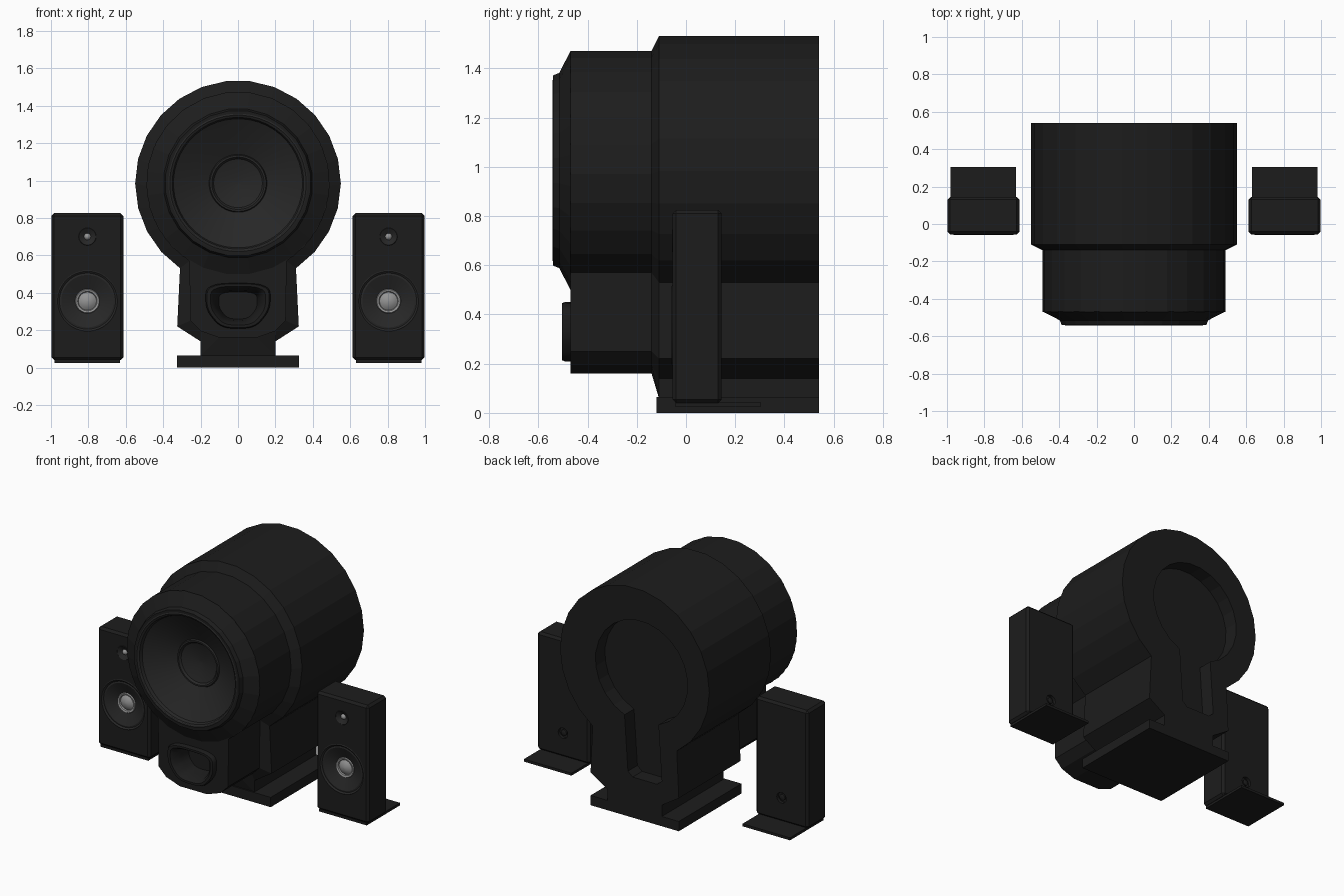
import bpy, bmesh, math
from math import sin, cos, pi, asin

if "Cube" in bpy.data.objects:
    bpy.data.objects.remove(bpy.data.objects["Cube"])


def material(name, v):
    m = bpy.data.materials.new(name)
    m.diffuse_color = (v, v, v, 1)
    m.use_nodes = True
    m.node_tree.nodes["Principled BSDF"].inputs["Base Color"].default_value = m.diffuse_color
    return m


BLACK = material("black_plastic", 0.012)
CONE = material("cone_black", 0.02)
SILVER = material("silver", 0.3)


def finish(name, bm, mat, smooth=None):
    bmesh.ops.remove_doubles(bm, verts=bm.verts, dist=1e-5)
    bmesh.ops.recalc_face_normals(bm, faces=bm.faces)
    me = bpy.data.meshes.new(name)
    bm.to_mesh(me)
    bm.free()
    ob = bpy.data.objects.new(name, me)
    bpy.context.collection.objects.link(ob)
    me.materials.append(mat)
    if smooth:
        bpy.ops.object.select_all(action='DESELECT')
        ob.select_set(True)
        bpy.context.view_layer.objects.active = ob
        bpy.ops.object.shade_smooth_by_angle(angle=math.radians(smooth))
    return ob


def loft(name, sections, mat=BLACK, caps=(True, True), smooth=None):
    """Skin a list of (xz outline, y) sections."""
    bm = bmesh.new()
    rings = [[bm.verts.new((x, y, z)) for x, z in pts] for pts, y in sections]
    n = len(rings[0])
    for a, b in zip(rings, rings[1:]):
        for i in range(n):
            j = (i + 1) % n
            bm.faces.new((a[i], a[j], b[j], b[i]))
    if caps[0]:
        bm.faces.new(rings[0])
    if caps[1]:
        bm.faces.new(rings[-1][::-1])
    return finish(name, bm, mat, smooth)


def circle(r, n, cx=0, cz=0):
    return [(cx + r * sin((i + .5) * 2 * pi / n), cz + r * cos((i + .5) * 2 * pi / n)) for i in range(n)]


def lathe(name, profile, cx, cz, n=40, mat=BLACK, caps=(False, True), smooth=30):
    """Turn an (r, y) profile about an axis along y."""
    return loft(name, [(circle(r, n, cx, cz), y) for r, y in profile], mat, caps, smooth)


def box(name, x, y, z, bevel=0):
    pts = [(x[0], z[0]), (x[1], z[0]), (x[1], z[1]), (x[0], z[1])]
    ob = loft(name, [(pts, y[0]), (pts, y[1])])
    if bevel:
        m = ob.modifiers.new("bevel", 'BEVEL')
        m.width, m.segments = bevel, 1
        bpy.context.view_layer.objects.active = ob
        bpy.ops.object.modifier_apply(modifier=m.name)
    return ob


def cut(ob, cutter):
    cutter.hide_render = True
    m = ob.modifiers.new("cut", 'BOOLEAN')
    m.operation, m.solver, m.object = 'DIFFERENCE', 'EXACT', cutter
    bpy.context.view_layer.objects.active = ob
    bpy.ops.object.modifier_apply(modifier=m.name)
    bpy.data.objects.remove(cutter)


CZ = 0.985


def keyhole(r, half, foot, cx=0, nx=0, n=21, cz=CZ):
    """Circle joined to a neck; foot lists the right-hand neck points downwards."""
    a = asin(half / r)
    arc = []
    for i in range(n + 1):
        t = a + (2 * pi - 2 * a) * i / n
        arc.append((cx - r * sin(t), cz - r * cos(t)))
    right = [(nx + x, z) for x, z in foot]
    left = [(nx - x, z) for x, z in reversed(foot)]
    return arc + right + left


# Subwoofer cabinet: small keyhole in front, chamfer, large keyhole behind
front = keyhole(.49, .26, [(.255, .25), (.2, .195), (.1, .16)])
rear = keyhole(.55, .31, [(.325, .22), (.2, .14), (.2, .06)])
# arc runs left to right, so mirror x to join the foot points in order
front = [(-x, z) if i < 22 else (x, z) for i, (x, z) in enumerate(front)]
rear = [(-x, z) if i < 22 else (x, z) for i, (x, z) in enumerate(rear)]
# put the arc back in left-to-right order
front = front[:22][::-1] + front[22:]
rear = rear[:22][::-1] + rear[22:]
cabinet = loft("subwoofer_cabinet", [(front, -.47), (front, -.14), (rear, -.11), (rear, .54)])

# Keyhole recess in the back
recess = keyhole(.34, .125, [(.125, .30), (.09, .27)], cx=-.05, nx=-.075)
cut(cabinet, loft("recess_cutter", [(recess, .44), (recess, .7)]))
cut(cabinet, lathe("cone_cutter", [(.33, -.6), (.33, -.36)], 0, CZ, caps=(True, True), smooth=None))


# Port outline: rounded trapezoid
def port(s):
    pts = [(-.17, .45), (.17, .45), (.172, .31), (.09, .21), (-.09, .21), (-.172, .31)]
    for _ in range(3):
        new = []
        for (ax, az), (bx, bz) in zip(pts, pts[1:] + pts[:1]):
            new += [(ax * .8 + bx * .2, az * .8 + bz * .2), (ax * .2 + bx * .8, az * .2 + bz * .8)]
        pts = new
    return [(x * s, .335 + (z - .335) * s) for x, z in pts]


cut(cabinet, loft("port_cutter", [(port(.85), -.6), (port(.85), -.36)]))
loft("port_flare", [(port(s), y) for s, y in
     [(1, -.465), (1.01, -.49), (.97, -.503), (.86, -.503), (.76, -.485), (.66, -.43), (.6, -.37)]],
     caps=(False, True), smooth=40)

# Baffle ring and large driver
lathe("driver_baffle", [(.49, -.469), (.40, -.515), (.39, -.54), (.36, -.54)], 0, CZ, 24,
      caps=(False, False), smooth=None)
lathe("driver_cone", [(.375, -.539), (.365, -.543), (.352, -.535), (.345, -.515), (.25, -.46), (.155, -.415),
                      (.15, -.425), (.14, -.425), (.13, -.412), (.07, -.395), (.001, -.388)],
      0, CZ, 48, CONE)

# Base plate
box("subwoofer_base", (-.325, .325), (-.12, .54), (0, .065))

# Two satellite speakers
for side, s in (("left", -1), ("right", 1)):
    cx = .805 * s
    cab = box(side + "_satellite_cabinet", (cx - .193, cx + .193), (-.055, .145), (.04, .825), .015)
    for r, z, y0, y1 in ((.16, .355, -.1, .01), (.045, .70, -.1, -.02), (.035, .2, .125, .2)):
        cut(cab, lathe("hole_cutter", [(r, y0), (r, y1)], cx, z, 32, caps=(True, True), smooth=None))
    # woofer with silver centre
    lathe(side + "_woofer", [(.165, -.055), (.16, -.058), (.15, -.05), (.14, -.052), (.065, -.02)],
          cx, .355, mat=CONE, caps=(False, False))
    lathe(side + "_woofer_centre", [(.066, -.02), (.062, -.027), (.052, -.024), (.048, -.017),
                                    (.035, -.026), (.018, -.033), (.001, -.035)], cx, .355, mat=SILVER)
    # tweeter
    lathe(side + "_tweeter", [(.047, -.055), (.045, -.057), (.018, -.04)],
          cx, .70, 24, CONE, (False, False))
    lathe(side + "_tweeter_dome", [(.018, -.04), (.014, -.047), (.007, -.052), (.001, -.053)],
          cx, .70, 24, SILVER)
    # cable knob on the back and foot plate
    lathe(side + "_cable_socket", [(.02, .12), (.02, .138), (.012, .142)], cx, .2, 16)
    box(side + "_foot", (cx - .175, cx + .175), (-.045, .305), (.025, .042))
